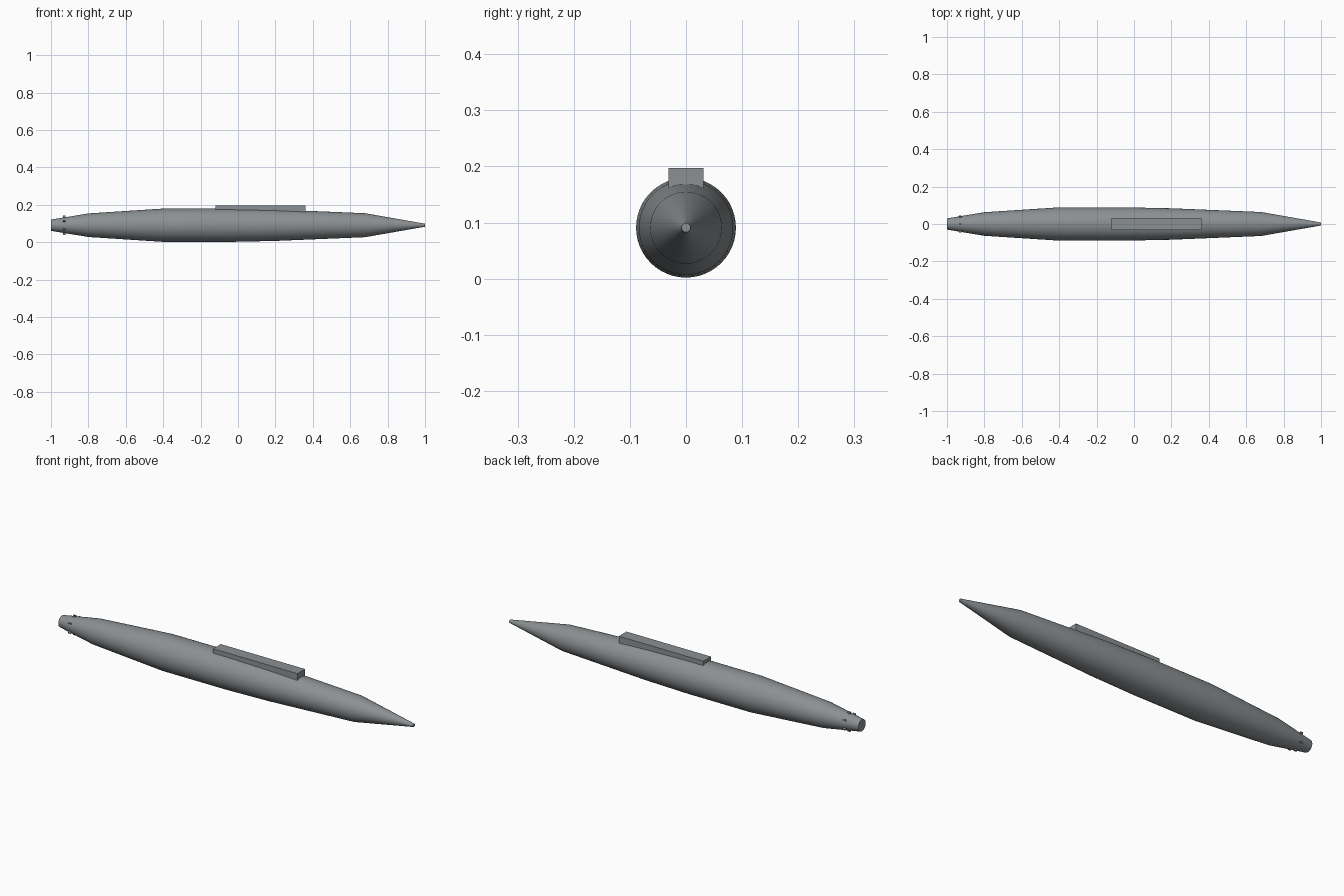
import bpy, bmesh
from math import cos, sin, pi, radians
from mathutils import Matrix

cube = bpy.data.objects.get("Cube")
if cube:
    bpy.data.objects.remove(cube, do_unlink=True)

AXIS_Z = 0.091   # height of the hull's centre line
SIDES = 48


def material(name, rgb):
    mat = bpy.data.materials.new(name)
    mat.use_nodes = True
    mat.diffuse_color = (*rgb, 1)
    mat.node_tree.nodes["Principled BSDF"].inputs["Base Color"].default_value = (*rgb, 1)
    return mat


grey = material("steel grey", (0.26, 0.28, 0.29))


def finish(name, bm):
    bmesh.ops.recalc_face_normals(bm, faces=bm.faces)
    mesh = bpy.data.meshes.new(name)
    bm.to_mesh(mesh)
    bm.free()
    mesh.materials.append(grey)
    obj = bpy.data.objects.new(name, mesh)
    bpy.context.collection.objects.link(obj)
    return obj


def box(name, size, matrix):
    bm = bmesh.new()
    bmesh.ops.create_cube(bm, size=1, matrix=matrix @ Matrix.Diagonal((*size, 1)))
    return finish(name, bm)


# Hull: stations (x, radius) lofted along the x axis, capped at both ends
stations = [(-1, 0.03), (-0.8, 0.063), (-0.4, 0.089), (-0.04, 0.089),
            (0.2, 0.084), (0.68, 0.064), (1, 0.008)]
bm = bmesh.new()
rings = []
for x, r in stations:
    angles = [2 * pi * i / SIDES for i in range(SIDES)]
    rings.append([bm.verts.new((x, r * cos(a), AXIS_Z + r * sin(a))) for a in angles])
for a, b in zip(rings, rings[1:]):
    for i in range(SIDES):
        j = (i + 1) % SIDES
        bm.faces.new((a[i], a[j], b[j], b[i]))
bm.faces.new(rings[0])
bm.faces.new(rings[-1])
hull = finish("hull", bm)
bpy.context.view_layer.objects.active = hull
hull.select_set(True)
bpy.ops.object.shade_smooth_by_angle(angle=radians(40))
hull.select_set(False)

# Flat-topped housing along the back of the hull
box("dorsal_housing", (0.48, 0.062, 0.057), Matrix.Translation((0.12, 0, 0.1685)))

# Six small studs around the tail
for k in range(6):
    turn = Matrix.Rotation(k * pi / 3, 4, "X")
    place = Matrix.Translation((-0.928, 0, AXIS_Z)) @ turn @ Matrix.Translation((0, 0, 0.043))
    box(f"tail_stud_{k + 1}", (0.014, 0.007, 0.016), place)
